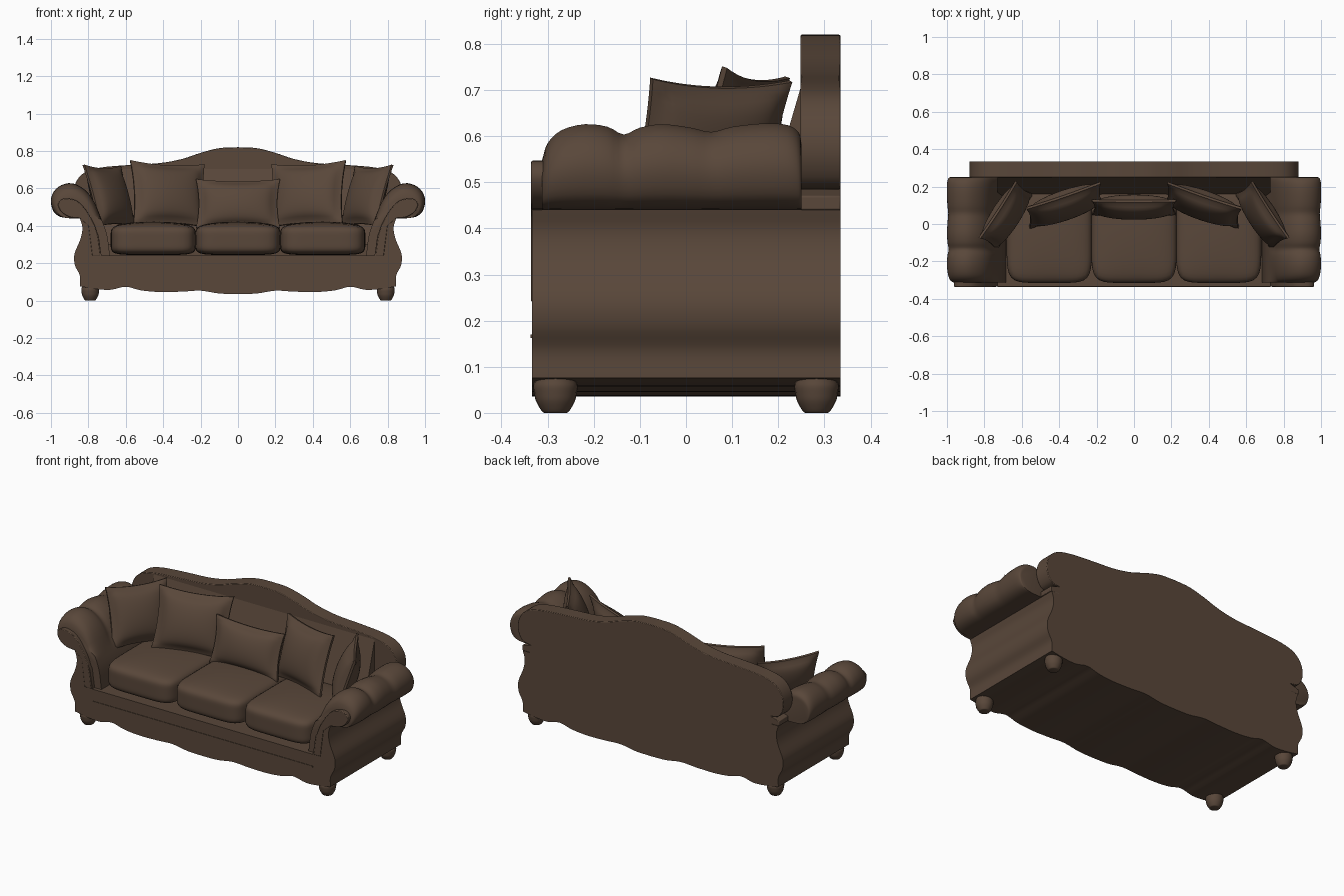
import bpy, bmesh, math
from mathutils import Vector

cube = bpy.data.objects.get("Cube")
if cube:
    bpy.data.objects.remove(cube, do_unlink=True)

BROWN = (0.1, 0.063, 0.042, 1)
fabric = bpy.data.materials.new("brown_upholstery")
fabric.use_nodes = True
fabric.diffuse_color = BROWN
bsdf = fabric.node_tree.nodes["Principled BSDF"]
bsdf.inputs["Base Color"].default_value = BROWN
bsdf.inputs["Roughness"].default_value = 0.9


def finish(name, bm, angle=40, bevel=0):
    bmesh.ops.recalc_face_normals(bm, faces=bm.faces)
    mesh = bpy.data.meshes.new(name)
    bm.to_mesh(mesh)
    bm.free()
    obj = bpy.data.objects.new(name, mesh)
    bpy.context.collection.objects.link(obj)
    mesh.materials.append(fabric)
    if bevel:
        mod = obj.modifiers.new("soft_edge", "BEVEL")
        mod.width, mod.segments, mod.limit_method = bevel, 2, "ANGLE"
        mod.angle_limit = math.radians(50)
    bpy.ops.object.select_all(action="DESELECT")
    obj.select_set(True)
    bpy.context.view_layer.objects.active = obj
    bpy.ops.object.shade_smooth_by_angle(angle=math.radians(angle))
    return obj


def smooth(pts, n=4):
    """Catmull-Rom curve through 2D points."""
    p = [Vector(q) for q in pts]
    p = [2 * p[0] - p[1]] + p + [2 * p[-1] - p[-2]]
    out = []
    for a, b, c, d in zip(p, p[1:], p[2:], p[3:]):
        for i in range(n):
            t = i / n
            out.append((2 * b + (c - a) * t + (2 * a - 5 * b + 4 * c - d) * t * t
                        + (3 * b - a - 3 * c + d) * t ** 3) / 2)
    return [tuple(v) for v in out] + [tuple(pts[-1])]


def whole(half):
    """Mirror an outline that starts and ends on x = 0."""
    return half + [(-x, z) for x, z in reversed(half[1:-1])]


def loft(name, rings, angle=40, bevel=0):
    bm = bmesh.new()
    loops = [[bm.verts.new(v) for v in ring] for ring in rings]
    for a, b in zip(loops, loops[1:]):
        for i in range(len(a)):
            j = (i + 1) % len(a)
            bm.faces.new((a[i], a[j], b[j], b[i]))
    bm.faces.new(loops[0])
    bm.faces.new(loops[-1])
    return finish(name, bm, angle, bevel)


def extrude(name, outline, y0, y1, bevel=0):
    return loft(name, [[(x, y, z) for x, z in outline] for y in (y0, y1)], bevel=bevel)


# Shared silhouettes: scalloped apron and curvy flank
apron = smooth([(0, .035), (.1, .038), (.2, .053), (.3, .048), (.42, .046), (.52, .055),
                (.6, .074), (.68, .058), (.76, .062), (.845, .076)])
flank = smooth([(.845, .077), (.846, .135), (.872, .19), (.874, .25), (.842, .33),
                (.832, .39), (.845, .44)])

# Base with deck between the arms
extrude("base", whole(apron + flank + [(.79, .44), (.745, .35), (.73, .24), (0, .24)]),
        -.334, .335)
extrude("front_moulding", [(-.73, .162), (.73, .162), (.73, .17), (-.73, .17)], -.337, -.32)

# Camel back with a sloping padded inside
crest = smooth([(.8, .485), (.85, .5), (.878, .56), (.868, .63), (.82, .685), (.73, .712),
                (.58, .725), (.42, .735), (.3, .757), (.2, .79), (.1, .815), (0, .82)])
extrude("backrest", whole([(0, .2), (.8, .2), (.8, .44), (.85, .44), (.85, .47)] + crest),
        .248, .335, bevel=.008)
loft("inside_back", [[(x, y, z) for y, z in ((.13, .3), (.25, .71), (.3, .71), (.3, .3))]
                     for x in (-.73, .73)])

# Rolled arms with three puffs along their length
arm_section = [(.8, .24)] + smooth([(.685, .24), (.7, .35), (.728, .43), (.77, .53), (.82, .592),
                                    (.885, .625), (.945, .615), (.985, .58), (1, .53),
                                    (.985, .475), (.95, .448), (.9, .44)], 3) + [(.8, .44)]
puffs = smooth([(-.312, .58), (-.3, .78), (-.27, .93), (-.22, 1), (-.17, .97), (-.135, .88),
                (-.1, .96), (-.05, 1), (.01, .96), (.055, .91), (.1, .97), (.17, 1.01),
                (.22, .99), (.245, .9), (.25, .78)], 3)
scroll = smooth([(.845, .44), (.9, .447), (.945, .475), (.962, .515), (.94, .543), (.9, .545),
                 (.85, .525), (.8, .465), (.755, .37), (.735, .24)])


def puffed(y, f, side):
    g = .45 + .55 * f
    return [(side * (.86 + (x - .86) * g if z > .44 or x > .86 else x), y,
             .44 + (z - .44) * f if z > .44 else z) for x, z in arm_section]


for side, label in ((-1, "right"), (1, "left")):
    loft(label + "_arm", [puffed(y, f, side) for y, f in puffs], 50)
    extrude(label + "_arm_scroll", [(side * x, z) for x, z in scroll + [(.78, .24), (.8, .4)]],
            -.336, -.305, bevel=.004)

# Turned bun feet
foot_profile = smooth([(.024, 0), (.03, .004), (.042, .025), (.046, .042), (.048, .058),
                       (.045, .07), (.04, .09)], 3)
for x, side in ((-.79, "right"), (.79, "left")):
    for y, end in ((-.283, "front"), (.283, "back")):
        loft(f"{end}_{side}_foot",
             [[(x + r * math.cos(k * math.tau / 20), y + r * math.sin(k * math.tau / 20), z)
               for k in range(20)] for r, z in foot_profile])


# Seat cushions: rounded boxes with a crowned top
def seat(name, cx):
    bm = bmesh.new()
    bmesh.ops.create_cube(bm, size=2)
    bmesh.ops.subdivide_edges(bm, edges=bm.edges, cuts=13, use_grid_fill=True)
    for v in bm.verts:
        p = v.co.copy()
        norm = sum(abs(c) ** 6 for c in p) ** (1 / 6)
        p *= max(abs(c) for c in p) / norm
        crown = .018 * (1 - p.x ** 2) * (1 - p.y ** 2) if p.z > 0 else 0
        v.co = (cx + p.x * .228, -.05 + p.y * .265, .324 + p.z * .08 + crown)
    finish(name, bm, 80)


for label, cx in (("right", -.453), ("middle", 0), ("left", .453)):
    seat(label + "_seat_cushion", cx)


# Throw pillows: puffy core, pinched sides and a corded rim
def pillow(name, loc, w, h, thick, tilt, yaw, roll=0):
    n, core = 24, .88
    bm = bmesh.new()
    sheets = []
    for face in (-1, 1):
        sheet = []
        for i in range(n + 1):
            row = []
            for j in range(n + 1):
                u, v = 2 * i / n - 1, 2 * j / n - 1
                a, b = min(abs(u) / core, 1), min(abs(v) / core, 1)
                edge = max(abs(u), abs(v))
                d = .006 + thick * ((1 - a * a) * (1 - b * b)) ** .4
                if .9 < edge < .99:
                    d += .007
                row.append(bm.verts.new((u * w / 2 * (1 - .07 * (1 - v * v)), face * d,
                                         v * h / 2 * (1 - .1 * (1 - u * u)))))
            sheet.append(row)
        for i in range(n):
            for j in range(n):
                bm.faces.new((sheet[i][j], sheet[i + 1][j], sheet[i + 1][j + 1], sheet[i][j + 1]))
        sheets.append(sheet)
    rims = [[s[i][0] for i in range(n)] + [s[n][j] for j in range(n)]
            + [s[i][n] for i in range(n, 0, -1)] + [s[0][j] for j in range(n, 0, -1)]
            for s in sheets]
    for k in range(4 * n):
        m = (k + 1) % (4 * n)
        bm.faces.new((rims[0][k], rims[0][m], rims[1][m], rims[1][k]))
    obj = finish(name, bm, 45)
    obj.location = loc
    obj.rotation_euler = [math.radians(a) for a in (tilt, roll, yaw)]


pillow("middle_pillow", (0, .09, .518), .45, .27, .055, -15, 0)
for side, label in ((-1, "right"), (1, "left")):
    pillow(label + "_inner_pillow", (side * .37, .1, .569), .42, .355, .062, -17,
           -side * 19, -side * 3)
    pillow(label + "_outer_pillow", (side * .685, .045, .558), .36, .345, .058, -18,
           -side * 57, -side)
